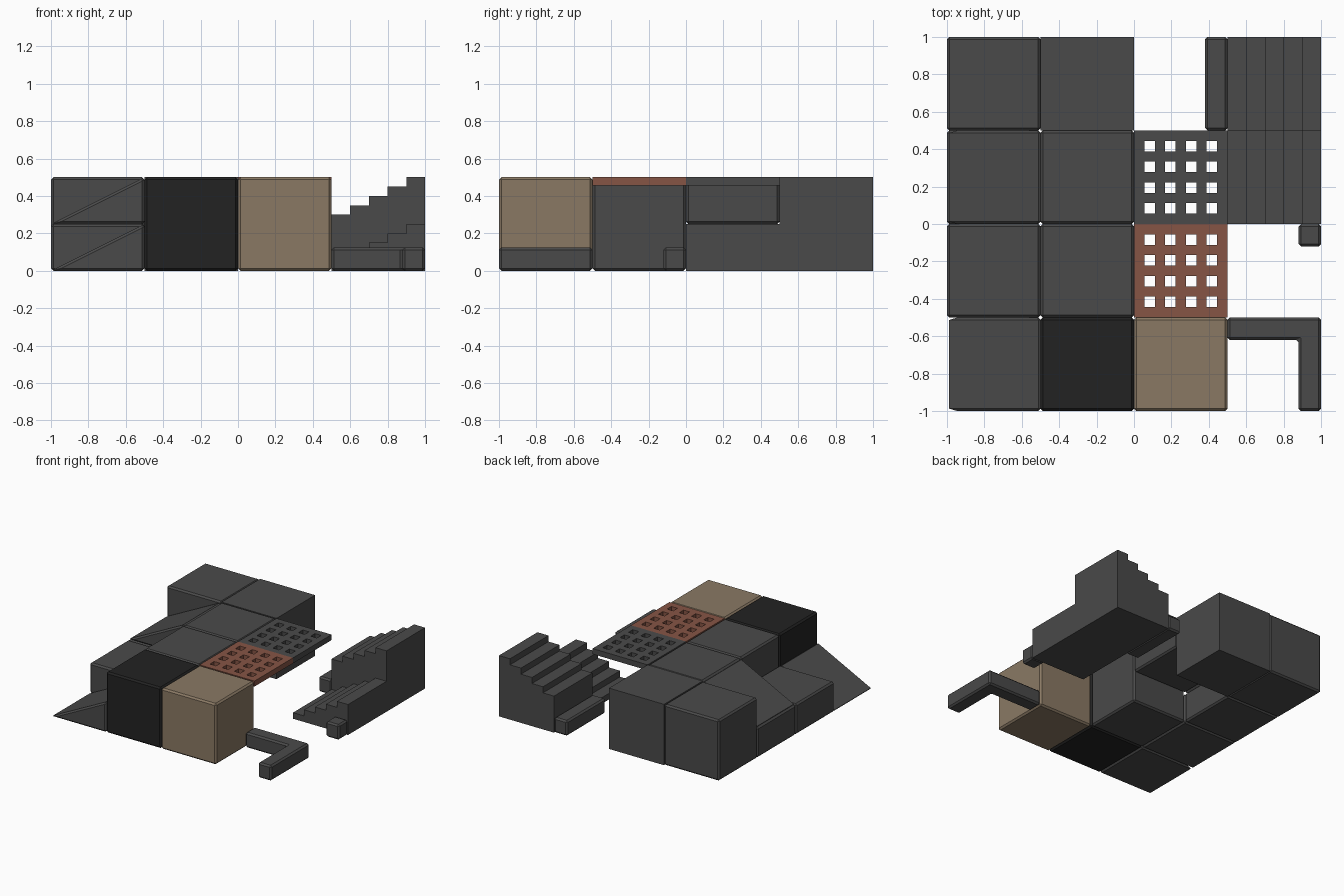
import bpy
import bmesh
from mathutils import Vector

if "Cube" in bpy.data.objects:
    bpy.data.objects.remove(bpy.data.objects["Cube"], do_unlink=True)


def make_material(name, rgb):
    mat = bpy.data.materials.new(name)
    mat.use_nodes = True
    mat.diffuse_color = (*rgb, 1)
    mat.node_tree.nodes["Principled BSDF"].inputs["Base Color"].default_value = (*rgb, 1)
    return mat


GREY = make_material("stone grey", (0.068, 0.068, 0.068))
BLACK = make_material("charcoal black", (0.016, 0.016, 0.016))
TAN = make_material("sand tan", (0.254, 0.191, 0.127))
RUST = make_material("rust brown", (0.238, 0.091, 0.06))

CELL = 0.5
HALF = 0.25
RAIL = 0.12


def finish(name, bm, mat, chamfer):
    bmesh.ops.recalc_face_normals(bm, faces=bm.faces)
    mesh = bpy.data.meshes.new(name)
    bm.to_mesh(mesh)
    bm.free()
    mesh.materials.append(mat)
    obj = bpy.data.objects.new(name, mesh)
    bpy.context.scene.collection.objects.link(obj)
    if chamfer:
        bevel = obj.modifiers.new("chamfer", "BEVEL")
        bevel.width = 0.013
        bevel.segments = 1
        bevel.limit_method = "ANGLE"
    return obj


def prism(name, profile, sweep, mat=GREY, chamfer=True):
    """Sweep a flat outline along a vector."""
    bm = bmesh.new()
    face = bm.faces.new([bm.verts.new(p) for p in profile])
    result = bmesh.ops.extrude_face_region(bm, geom=[face], use_keep_orig=True)
    moved = [v for v in result["geom"] if isinstance(v, bmesh.types.BMVert)]
    bmesh.ops.translate(bm, verts=moved, vec=Vector(sweep))
    return finish(name, bm, mat, chamfer)


def box(name, x, y, z, sx, sy, sz, mat=GREY, chamfer=True):
    outline = [(x, y, z), (x + sx, y, z), (x + sx, y + sy, z), (x, y + sy, z)]
    return prism(name, outline, (0, 0, sz), mat, chamfer)


def ramp(name, x, y, z):
    outline = [(x, y, z), (x + CELL, y, z), (x + CELL, y, z + HALF)]
    return prism(name, outline, (0, CELL, 0))


def stairs(name, x, y, base, steps=5):
    run, rise = CELL / steps, HALF / steps
    outline = [(x + CELL, y, 0), (x, y, 0)]
    for i in range(steps):
        top = base + (i + 1) * rise
        outline += [(x + i * run, y, top), (x + (i + 1) * run, y, top)]
    return prism(name, outline, (0, CELL, 0), chamfer=False)


def grate(name, x, y, mat):
    """Thin plate with a regular pattern of square holes."""
    bm = bmesh.new()
    n = 9
    bmesh.ops.create_grid(bm, x_segments=n, y_segments=n, size=CELL / 2)
    pitch = CELL / n
    holes = []
    for f in bm.faces:
        c = f.calc_center_median()
        col = int((c.x + CELL / 2) / pitch)
        row = int((c.y + CELL / 2) / pitch)
        if col % 2 and row % 2:
            holes.append(f)
    bmesh.ops.delete(bm, geom=holes, context="FACES")
    bmesh.ops.translate(bm, verts=bm.verts, vec=(x + CELL / 2, y + CELL / 2, 0.455))
    result = bmesh.ops.extrude_face_region(bm, geom=bm.faces[:], use_keep_orig=True)
    moved = [v for v in result["geom"] if isinstance(v, bmesh.types.BMVert)]
    bmesh.ops.translate(bm, verts=moved, vec=(0, 0, 0.045))
    return finish(name, bm, mat, False)


# Left column: low ramp, half block, raised ramp, full block
ramp("low_ramp", -1, -1, 0)
box("half_block", -1, -0.5, 0, CELL, CELL, HALF)
box("ramp_base", -1, 0, 0, CELL, CELL, HALF)
ramp("high_ramp", -1, 0, HALF)
box("corner_block", -1, 0.5, 0, CELL, CELL, CELL)

# Second column: full blocks and a raised half block
box("black_block", -0.5, -1, 0, CELL, CELL, CELL, BLACK)
box("centre_block", -0.5, -0.5, 0, CELL, CELL, CELL)
box("raised_half_block", -0.5, 0, HALF, CELL, CELL, HALF)
box("plain_block", -0.5, 0.5, 0, CELL, CELL, CELL, chamfer=False)

# Third column: tan block, grates and a straight rail
box("tan_block", 0, -1, 0, CELL, CELL, CELL, TAN)
grate("rust_grate", 0, -0.5, RUST)
grate("grey_grate", 0, 0, GREY)
box("straight_rail", 0.38, 0.5, 0, RAIL, CELL, 0.125)

# Fourth column: corner rail, rail post and two flights of stairs
inner = 1 - RAIL
corner = [(0.5, -0.5 - RAIL), (inner, -0.5 - RAIL), (inner, -1),
          (1, -1), (1, -0.5), (0.5, -0.5)]
prism("corner_rail", [(x, y, 0) for x, y in corner], (0, 0, 0.125))
box("rail_post", inner, -RAIL, 0, RAIL, RAIL, 0.125)
stairs("low_stairs", 0.5, 0, 0)
stairs("high_stairs", 0.5, 0.5, HALF)
